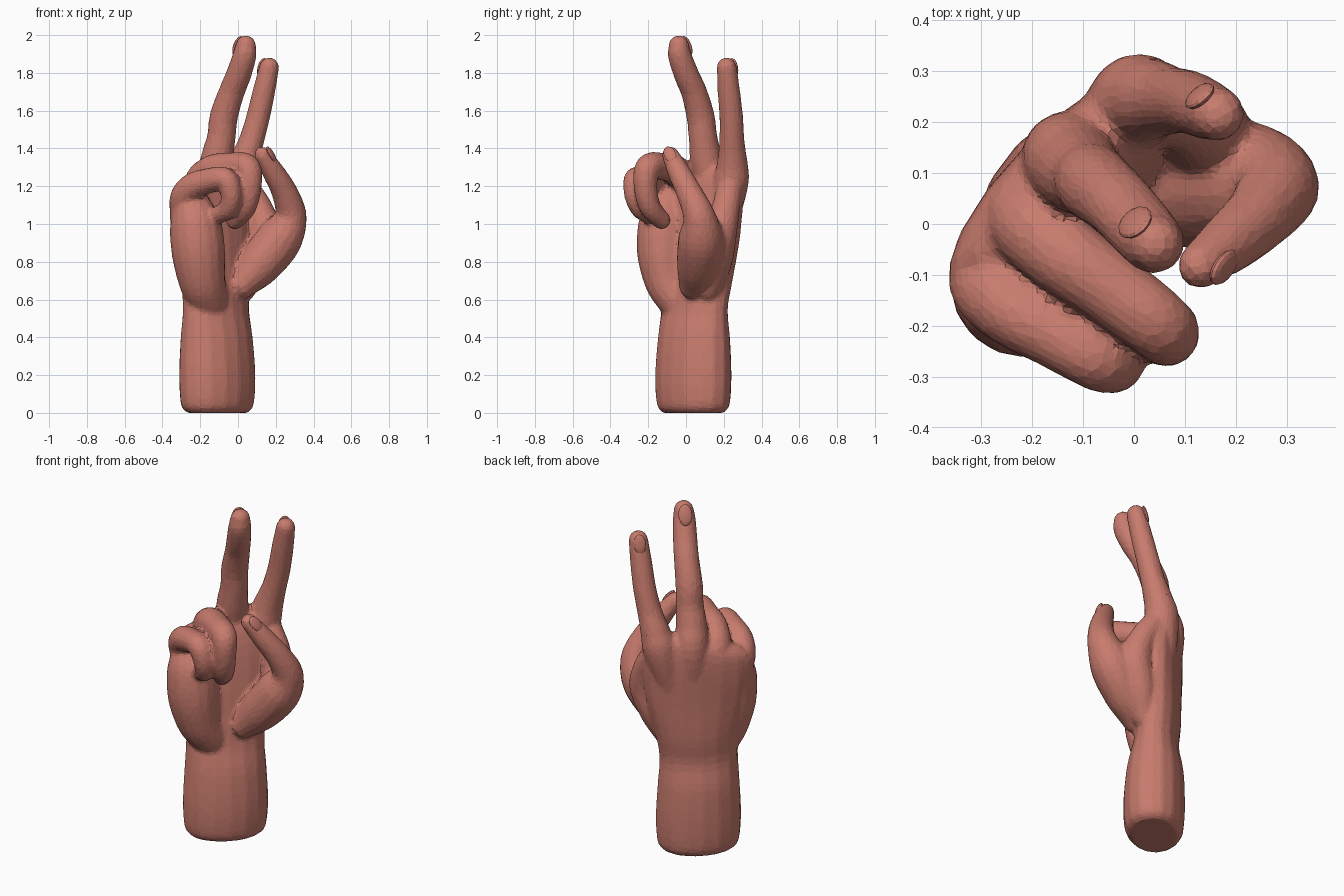
import bpy
import bmesh
import math
from mathutils import Vector, Matrix

old = bpy.data.objects.get("Cube")
if old:
    bpy.data.objects.remove(old, do_unlink=True)

SIDES = 16
DIAGONAL = math.sqrt(0.5)

skin = bpy.data.materials.new("warm skin")
skin.use_nodes = True
skin_colour = (0.58, 0.2, 0.155, 1)
skin.diffuse_color = skin_colour
for node in skin.node_tree.nodes:
    if node.type == 'BSDF_PRINCIPLED':
        node.inputs["Base Color"].default_value = skin_colour


def hand_point(across, forward, height):
    """Across runs from little finger to index, forward out of the palm."""
    return Vector(((across + forward) * DIAGONAL, (across - forward) * DIAGONAL, height))


def spline(points, steps=5):
    """Catmull-Rom samples through control vectors of any size."""
    pts = [Vector(p) for p in points]
    pts = [pts[0] * 2 - pts[1]] + pts + [pts[-1] * 2 - pts[-2]]
    samples = []
    for a, b, c, d in zip(pts, pts[1:], pts[2:], pts[3:]):
        for i in range(steps):
            t = i / steps
            samples.append((b * 2 + (c - a) * t + (a * 2 - b * 5 + c * 4 - d) * t ** 2
                            + (b * 3 - a - c * 3 + d) * t ** 3) * 0.5)
    samples.append(pts[-2])
    return samples


def skin_rings(bm, rings):
    """Join rings of positions into a closed skin."""
    loops = [[bm.verts.new(co) for co in ring] for ring in rings]
    for low, high in zip(loops, loops[1:]):
        for i in range(SIDES):
            j = (i + 1) % SIDES
            bm.faces.new((low[i], low[j], high[j], high[i]))
    bm.faces.new(loops[0][::-1])
    bm.faces.new(loops[-1])


def add_limb(bm, points):
    """Round-ended tube through (x, y, z, radius) points."""
    path = [(s.to_3d(), s[3]) for s in spline(points)]
    start = (path[0][0] - path[1][0]).normalized()
    end = (path[-1][0] - path[-2][0]).normalized()
    cap = [math.radians(a) for a in (25, 50, 75)]

    def dome(centre, radius, direction):
        return [(centre + direction * radius * math.sin(a), radius * math.cos(a)) for a in cap]

    path = dome(*path[0], start)[::-1] + path + dome(*path[-1], end)
    tangent = -start
    side = tangent.orthogonal().normalized()
    rings = []
    for i, (centre, radius) in enumerate(path):
        ahead = path[min(i + 1, len(path) - 1)][0]
        behind = path[max(i - 1, 0)][0]
        direction = (ahead - behind).normalized()
        side = tangent.rotation_difference(direction) @ side
        tangent = direction
        other = tangent.cross(side)
        turns = [math.tau * k / SIDES for k in range(SIDES)]
        rings.append([centre + (side * math.cos(t) + other * math.sin(t)) * radius for t in turns])
    skin_rings(bm, rings)


def add_body(bm, sections):
    """Oval loft: height, across, forward, half width, half depth, tilt."""
    rings = []
    for height, across, forward, wide, deep, tilt in spline(sections, 4):
        ring = []
        for k in range(SIDES):
            t = math.tau * k / SIDES
            offset = wide * math.cos(t)
            ring.append(hand_point(across + offset, forward + deep * math.sin(t), height + tilt * offset))
        rings.append(ring)
    skin_rings(bm, rings)


def finish(bm, name):
    bmesh.ops.recalc_face_normals(bm, faces=bm.faces)
    mesh = bpy.data.meshes.new(name)
    bm.to_mesh(mesh)
    bm.free()
    mesh.materials.append(skin)
    obj = bpy.data.objects.new(name, mesh)
    bpy.context.scene.collection.objects.link(obj)
    return obj


def add_nail(name, centre, direction, outward, radius, width, length):
    """Thin oval plate lying on the back of a fingertip."""
    direction = Vector(direction).normalized()
    outward = Vector(outward)
    outward = (outward - direction * outward.dot(direction)).normalized()
    side = direction.cross(outward)
    axes = Matrix((side * width, direction * length, outward * 0.014)).transposed().to_4x4()
    axes.translation = Vector(centre) + outward * radius
    bm = bmesh.new()
    bmesh.ops.create_uvsphere(bm, u_segments=14, v_segments=8, radius=1, matrix=axes)
    finish(bm, name)


hand = bmesh.new()

# Forearm, wrist and palm
add_body(hand, [
    (0.0, -0.05, -0.105, 0.19, 0.13, 0),
    (0.045, -0.05, -0.105, 0.225, 0.16, 0),
    (0.2, -0.05, -0.105, 0.235, 0.168, 0),
    (0.4, -0.05, -0.11, 0.225, 0.155, 0),
    (0.55, -0.05, -0.115, 0.217, 0.125, 0),
    (0.7, -0.04, -0.13, 0.23, 0.122, 0),
    (0.9, -0.04, -0.14, 0.28, 0.115, 0.05),
    (1.1, -0.04, -0.155, 0.3, 0.105, 0.2),
    (1.22, -0.05, -0.165, 0.28, 0.085, 0.25),
    (1.27, -0.05, -0.17, 0.22, 0.045, 0.25),
])

# Muscle below the little finger
add_limb(hand, [
    (-0.16, -0.045, 0.6, 0.11), (-0.19, -0.095, 0.7, 0.125), (-0.21, -0.118, 0.85, 0.142),
    (-0.225, -0.115, 1.0, 0.137), (-0.25, -0.1, 1.1, 0.105),
])

# Thumb with the muscle at its base
add_limb(hand, [
    (0.02, 0.04, 0.68, 0.08), (0.11, 0.065, 0.78, 0.115), (0.22, 0.08, 0.92, 0.122),
    (0.278, 0.07, 1.04, 0.087), (0.25, 0.02, 1.16, 0.07), (0.19, -0.035, 1.27, 0.06),
    (0.13, -0.082, 1.365, 0.046),
])

# Web between thumb and index finger
add_limb(hand, [
    (0.03, 0.12, 0.66, 0.07), (0.09, 0.16, 0.8, 0.085), (0.14, 0.18, 0.95, 0.09),
    (0.11, 0.21, 1.08, 0.075), (0.05, 0.23, 1.18, 0.07),
])

# Index finger
add_limb(hand, [
    (-0.05, 0.17, 0.85, 0.06), (0.0, 0.235, 1.2, 0.093), (0.03, 0.245, 1.32, 0.082),
    (0.068, 0.243, 1.43, 0.068), (0.105, 0.24, 1.56, 0.063), (0.137, 0.227, 1.7, 0.06),
    (0.165, 0.215, 1.83, 0.053),
])

# Middle finger
add_limb(hand, [
    (-0.13, 0.1, 0.85, 0.06), (-0.13, 0.13, 1.2, 0.092), (-0.11, 0.105, 1.35, 0.086),
    (-0.088, 0.09, 1.46, 0.076), (-0.075, 0.077, 1.57, 0.075), (-0.033, 0.042, 1.7, 0.069),
    (0.003, 0.003, 1.79, 0.067), (0.035, -0.033, 1.89, 0.063), (0.042, -0.038, 1.945, 0.055),
])

# Ring finger, curled into the palm
add_limb(hand, [
    (-0.18, 0.03, 0.85, 0.05), (-0.21, 0.02, 1.17, 0.085), (-0.15, -0.05, 1.28, 0.08),
    (-0.04, -0.13, 1.305, 0.073), (0.05, -0.2, 1.3, 0.07), (0.063, -0.215, 1.2, 0.063),
    (0.04, -0.19, 1.09, 0.058), (-0.015, -0.13, 1.02, 0.05),
])

# Little finger, curled into the palm
add_limb(hand, [
    (-0.22, -0.04, 0.85, 0.05), (-0.285, -0.1, 1.09, 0.078), (-0.25, -0.16, 1.19, 0.074),
    (-0.15, -0.22, 1.23, 0.067), (-0.065, -0.268, 1.235, 0.063), (-0.035, -0.27, 1.15, 0.057),
    (-0.055, -0.24, 1.08, 0.053), (-0.11, -0.19, 1.045, 0.047),
])

# Blend the overlapping parts into one faceted skin
hand_object = finish(hand, "hand")
remesh = hand_object.modifiers.new("blend", 'REMESH')
remesh.mode = 'VOXEL'
remesh.voxel_size = 0.012
soften = hand_object.modifiers.new("soften", 'SMOOTH')
soften.factor = 0.5
soften.iterations = 6
facets = hand_object.modifiers.new("facets", 'DECIMATE')
facets.ratio = 0.13

# Nails
back = (-0.6, 0.65, 0.1)
add_nail("middle_nail", (0.036, -0.034, 1.92), (0.25, -0.25, 0.9), back, 0.054, 0.038, 0.06)
add_nail("index_nail", (0.16, 0.217, 1.815), (0.2, -0.1, 0.95), back, 0.047, 0.034, 0.055)
add_nail("thumb_nail", (0.14, -0.074, 1.35), (-0.5, -0.4, 0.8), (0.8, -0.25, 0.4), 0.042, 0.032, 0.052)
